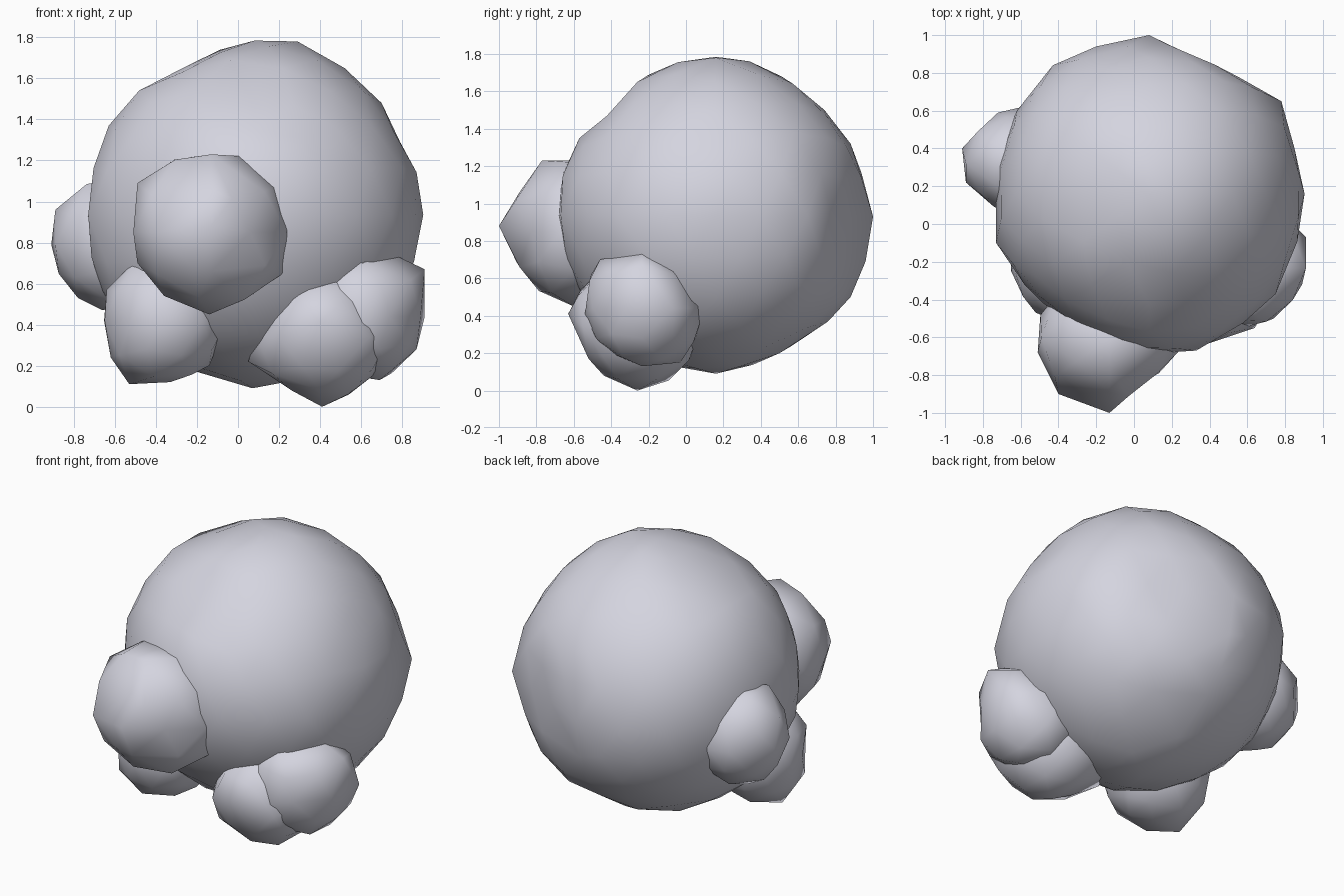
import bpy
import math
from mathutils import Vector

grey = bpy.data.materials.new("pale_grey")
grey.diffuse_color = (0.66, 0.66, 0.74, 1)


def blob(name, centre, radius, detail, front=(), side=(), top=()):
    """Lumpy faceted ball shaped by a few outline corners: front (x,z), side (y,z), top (x,y)."""
    c = Vector(centre)
    corners = [Vector((x, c.y, z)) - c for x, z in front]
    corners += [Vector((c.x, y, z)) - c for y, z in side]
    corners += [Vector((x, y, c.z)) - c for x, y in top]
    bpy.ops.mesh.primitive_ico_sphere_add(subdivisions=detail, radius=1, location=centre)
    ob = bpy.context.object
    ob.name = name
    spread, snap = (0.35, 0.29) if detail == 2 else (0.2, 0.14)
    verts = ob.data.vertices
    dirs = [v.co.normalized() for v in verts]
    # radius follows the nearby outline corners
    for v, d in zip(verts, dirs):
        total, weight = radius * 0.15, 0.15
        for p in corners:
            w = math.exp(-(d.angle(p) / spread) ** 2)
            total += w * p.length
            weight += w
        v.co = d * (total / weight)
    # the nearest mesh corner goes exactly onto each outline corner
    used = set()
    for p in corners:
        i = min(range(len(dirs)), key=lambda k: dirs[k].angle(p))
        if i not in used and dirs[i].angle(p) < snap:
            used.add(i)
            verts[i].co = p
    ob.data.materials.append(grey)
    bpy.ops.object.shade_smooth()
    return ob


# large main ball
blob("main_body", (0.08, 0.16, 0.935), 0.83, 3,
     front=[(-.5, 1.55), (-.63, 1.37), (-.71, 1.17), (-.73, .93), (.29, 1.78), (.52, 1.65),
            (.70, 1.48), (.79, 1.29), (.89, 1.15), (.87, .72), (.07, .09), (-.2, .17),
            (-.27, 1.65)],
     side=[(1, .93), (.95, 1.13), (.88, 1.32), (.74, 1.5), (.56, 1.66), (.34, 1.76),
           (-.28, 1.66), (-.43, 1.46), (-.57, 1.35), (-.68, 1.14), (-.67, .81),
           (.5, .2), (.76, .37), (.88, .5), (.96, .69)],
     top=[(-.43, .84), (-.2, .94), (.2, .96), (.35, .87), (.55, .78), (.78, .65), (.85, .4),
          (.89, .03), (.75, -.37), (.33, -.67), (-.48, -.42), (-.73, -.1), (-.73, .32), (-.62, .6)])

# smaller balls sunk into it
blob("front_bump", (-.13, -.6, .85), .38, 2,
     front=[(.25, .88), (-.32, 1.24), (-.13, 1.23), (.03, 1.22), (.2, 1.08), (.22, .65), (0, .49),
            (-.14, .45), (-.36, .54), (-.49, .7), (-.51, .84), (-.49, 1.09)],
     side=[(-1, .88), (-.89, .66), (-.77, 1.23), (-.89, 1.06)],
     top=[(-.4, -.9), (-.51, -.68), (.06, -.83), (.24, -.67)])

blob("left_side_bump", (-.59, .32, .79), .30, 2,
     front=[(-.91, .8), (-.78, 1.1), (-.89, .96), (-.78, .53), (-.66, .47)],
     top=[(-.91, .4), (-.72, .59), (-.87, .51), (-.89, .22), (-.83, .15), (-.74, .09)])

blob("lower_left_bump", (-.36, -.22, .42), .32, 2,
     front=[(-.53, .72), (-.64, .57), (-.67, .44), (-.62, .24), (-.53, .11), (-.33, .12),
            (-.14, .2), (-.04, .32), (-.04, .43)],
     top=[(-.52, -.47), (-.6, -.42), (-.65, -.25)])

blob("lower_right_bump", (.40, -.26, .34), .34, 2,
     front=[(.41, 0), (.05, .22), (.08, .31), (.16, .44), (.31, .59), (.51, .67), (.26, .08),
            (.59, .08), (.66, .58)],
     side=[(-.44, .08), (-.54, .22), (-.63, .41), (0, .12), (-.55, .6)],
     top=[(.4, -.62), (.5, -.61), (.64, -.55)])

blob("right_side_bump", (.61, -.235, .44), .32, 2,
     front=[(.58, .73), (.74, .75), (.91, .67), (.91, .47), (.87, .28), (.69, .13)],
     side=[(-.46, .70), (-.31, .75), (-.15, .73), (.02, .57), (.11, .47), (.09, .33),
           (-.03, .15), (-.4, .2), (-.54, .41), (-.55, .57)],
     top=[(.91, -.07), (.91, -.2), (.89, -.32), (.74, -.5)])
